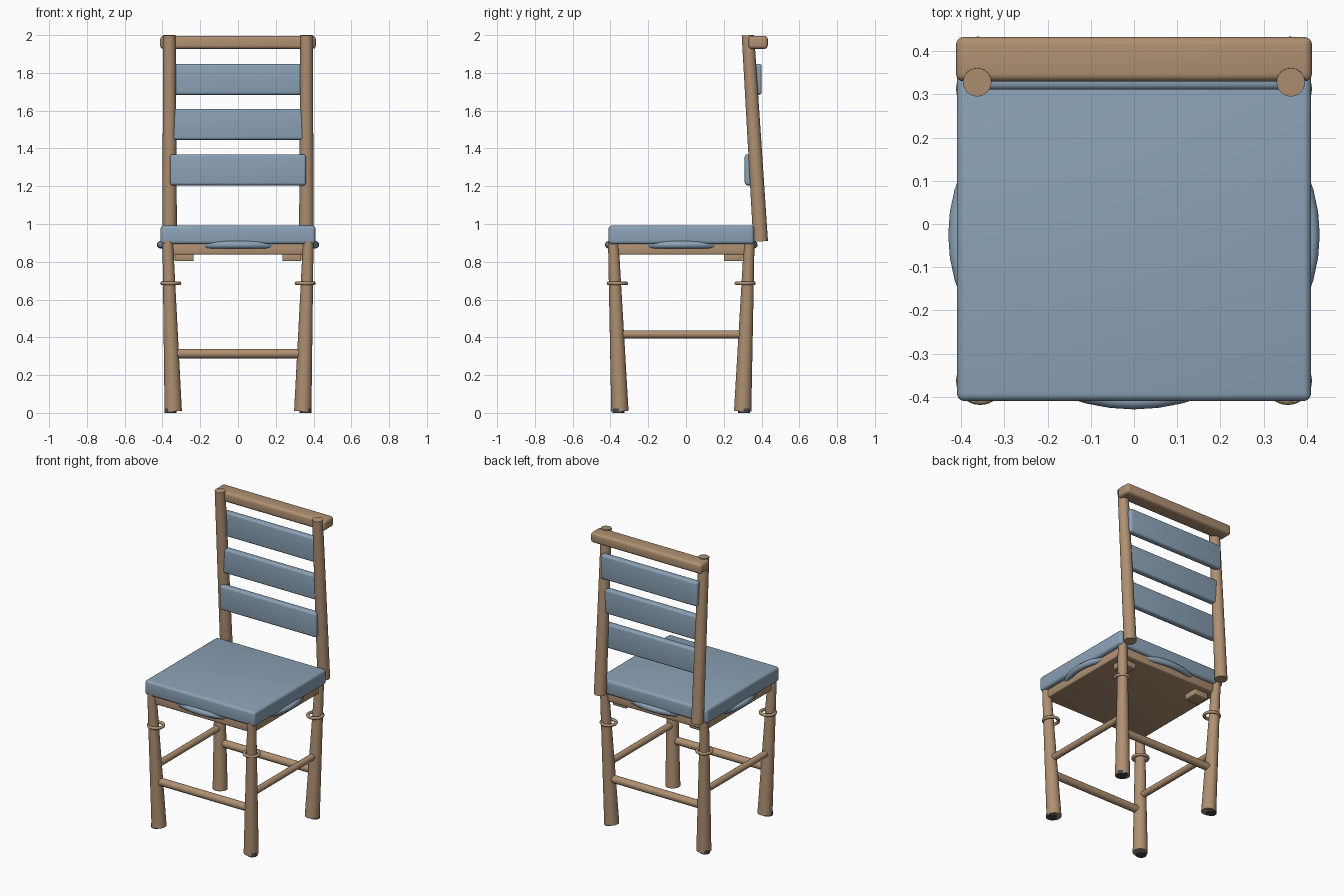
import bpy, math
from mathutils import Vector

if "Cube" in bpy.data.objects:
    bpy.data.objects.remove(bpy.data.objects["Cube"])

def material(name, rgb):
    m = bpy.data.materials.new(name)
    m.diffuse_color = (*rgb, 1)
    m.use_nodes = True
    m.node_tree.nodes["Principled BSDF"].inputs["Base Color"].default_value = m.diffuse_color
    return m

WOOD = material("wood", (0.43, 0.28, 0.17))
BLUE = material("blue_fabric", (0.26, 0.36, 0.47))
DARK = material("dark_rubber", (0.06, 0.06, 0.07))

def finish(name, mat):
    o = bpy.context.object
    o.name = name
    o.data.materials.append(mat)
    bpy.ops.object.shade_smooth_by_angle(angle=math.radians(40))
    return o

def box(name, lo, hi, mat, bevel, segments=3):
    lo, hi = Vector(lo), Vector(hi)
    bpy.ops.mesh.primitive_cube_add(size=1, location=(lo + hi) / 2)
    o = bpy.context.object
    o.scale = hi - lo
    bpy.ops.object.transform_apply(location=False, rotation=False, scale=True)
    b = o.modifiers.new("bevel", "BEVEL")
    b.width, b.segments = bevel, segments
    bpy.ops.object.modifier_apply(modifier="bevel")
    return finish(name, mat)

def rod(name, a, b, ra, rb, mat=WOOD, sides=24):
    a, b = Vector(a), Vector(b)
    d = b - a
    bpy.ops.mesh.primitive_cone_add(vertices=sides, radius1=ra, radius2=rb,
                                    depth=d.length, location=(a + b) / 2)
    bpy.context.object.rotation_euler = d.to_track_quat('Z', 'Y').to_euler()
    return finish(name, mat)

def ring(name, loc, major, minor, mat, segs=48, scale=(1, 1, 1)):
    bpy.ops.mesh.primitive_torus_add(location=loc, major_radius=major, minor_radius=minor,
                                     major_segments=segs, minor_segments=12)
    bpy.context.object.scale = scale
    return finish(name, mat)

YC = -0.025  # centre of the seat and legs in y

# Seat: cushion, wooden board and round piping between them
box("seat_cushion", (-0.41, -0.41, 0.893), (0.41, 0.36, 0.992), BLUE, 0.018, 4)
box("seat_board", (-0.385, -0.39, 0.838), (0.385, 0.34, 0.895), WOOD, 0.008)
ring("seat_piping", (0, YC, 0.89), 0.41, 0.02, BLUE, scale=(1, 0.94, 1))

# Legs with rings and rubber feet
for fb, sy in (("front", -1), ("back", 1)):
    for lr, sx in (("left", -1), ("right", 1)):
        tag = f"{fb}_{lr}"
        rod(f"{tag}_leg", (sx * 0.343, YC + sy * 0.325, 0.01),
            (sx * 0.372, YC + sy * 0.36, 0.912), 0.046, 0.028)
        ring(f"{tag}_leg_ring", (sx * 0.356, YC + sy * 0.338, 0.686), 0.046, 0.01, WOOD, 32)
        rod(f"{tag}_foot", (sx * 0.357, YC + sy * 0.333, 0),
            (sx * 0.357, YC + sy * 0.333, 0.024), 0.032, 0.032, DARK)
    # Stretcher across the width
    y = YC + sy * 0.337
    rod(f"{fb}_stretcher", (-0.345, y, 0.314), (0.345, y, 0.314), 0.025, 0.025)

for lr, sx in (("left", -1), ("right", 1)):
    # Side stretcher, corner block and back post
    rod(f"{lr}_stretcher", (sx * 0.355, YC - 0.34, 0.416),
        (sx * 0.355, YC + 0.34, 0.416), 0.021, 0.021)
    x1, x2 = sorted((sx * 0.235, sx * 0.335))
    box(f"{lr}_corner_block", (x1, 0.2, 0.803), (x2, 0.3, 0.842), WOOD, 0.005)
    rod(f"{lr}_back_post", (sx * 0.362, 0.395, 0.908), (sx * 0.363, 0.328, 1.999), 0.039, 0.033)

# Top rail and three padded slats
box("top_rail", (-0.412, 0.33, 1.927), (0.412, 0.433, 1.996), WOOD, 0.018, 4)
for i, (z, y) in enumerate(((1.287, 0.334), (1.528, 0.356), (1.766, 0.378))):
    box(f"back_slat_{i + 1}", (-0.36, y - 0.023, z - 0.082), (0.36, y + 0.023, z + 0.082), BLUE, 0.014, 4)
